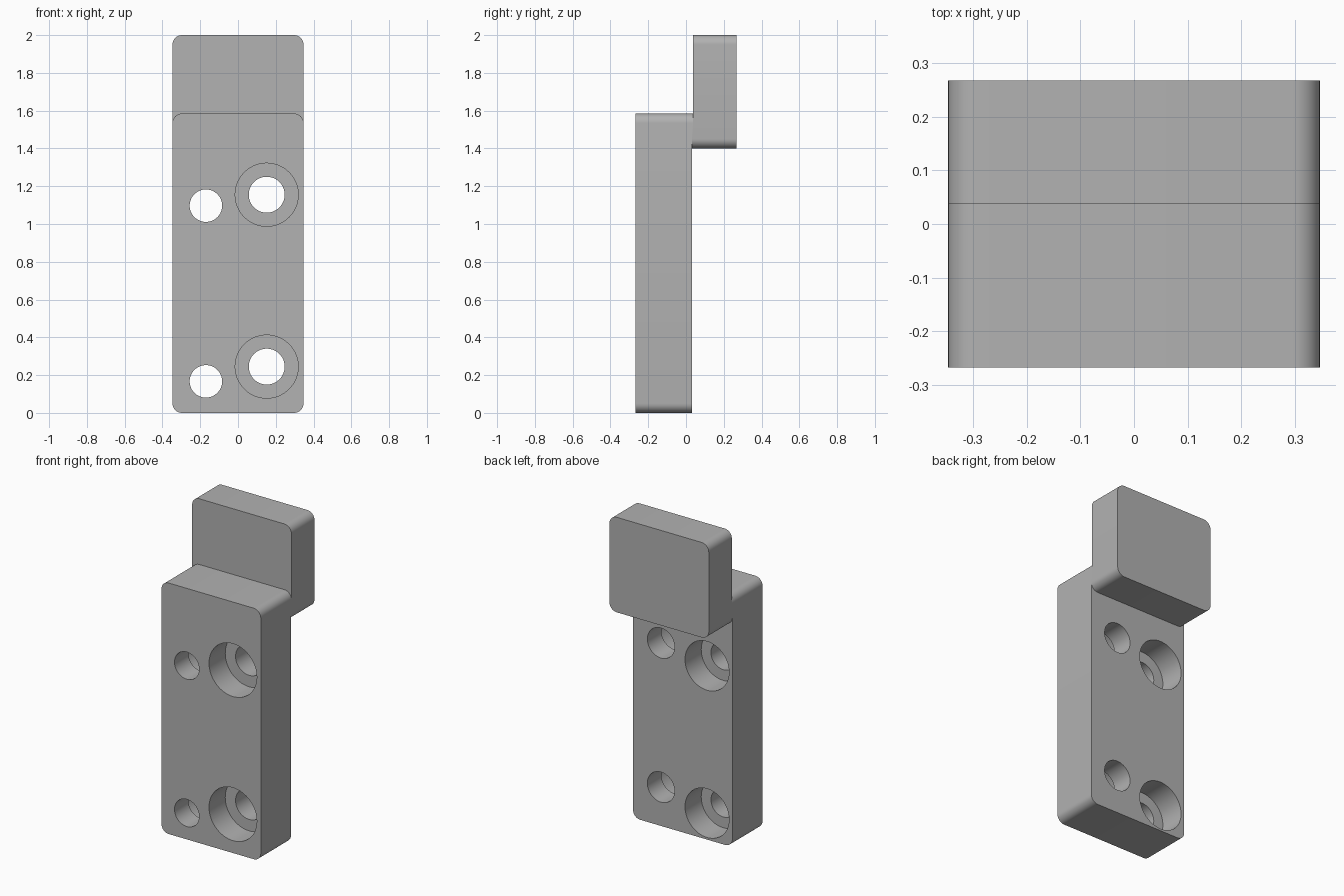
import bpy
import bmesh
import math
from mathutils import Matrix

if "Cube" in bpy.data.objects:
    bpy.data.objects.remove(bpy.data.objects["Cube"])

# Single grey finish
grey = bpy.data.materials.new("plain_grey")
grey.use_nodes = True
COLOUR = (0.445, 0.445, 0.445, 1)
grey.diffuse_color = COLOUR
grey.node_tree.nodes["Principled BSDF"].inputs["Base Color"].default_value = COLOUR

HALF_WIDTH, CORNER = 0.347, 0.05
FRONT, BODY_BACK, STEP, BACK = -0.268, 0.033, 0.038, 0.268
BORE_DEPTH = 0.162


def add_object(name, bm):
    bmesh.ops.recalc_face_normals(bm, faces=bm.faces)
    mesh = bpy.data.meshes.new(name)
    bm.to_mesh(mesh)
    bm.free()
    mesh.materials.append(grey)
    obj = bpy.data.objects.new(name, mesh)
    bpy.context.collection.objects.link(obj)
    return obj


def rounded_block(name, y0, y1, z0, z1, steps=8):
    """Rounded rectangle in XZ, extruded along Y."""
    bm = bmesh.new()
    verts = []
    for quarter, (sx, top) in enumerate([(1, 1), (-1, 1), (-1, 0), (1, 0)]):
        cx = sx * (HALF_WIDTH - CORNER)
        cz = z1 - CORNER if top else z0 + CORNER
        for i in range(steps + 1):
            a = math.pi / 2 * (quarter + i / steps)
            verts.append(bm.verts.new((cx + CORNER * math.cos(a), y0,
                                       cz + CORNER * math.sin(a))))
    face = bm.faces.new(verts)
    ext = bmesh.ops.extrude_face_region(bm, geom=[face])
    moved = [v for v in ext["geom"] if isinstance(v, bmesh.types.BMVert)]
    bmesh.ops.translate(bm, verts=moved, vec=(0, y1 - y0, 0))
    return add_object(name, bm)


def cut_cylinder(target, x, z, radius, y0, y1):
    """Subtract a cylinder running along Y."""
    bm = bmesh.new()
    place = Matrix.Translation((x, (y0 + y1) / 2, z)) @ Matrix.Rotation(math.pi / 2, 4, 'X')
    bmesh.ops.create_cone(bm, cap_ends=True, segments=64, radius1=radius,
                          radius2=radius, depth=y1 - y0, matrix=place)
    cutter = add_object("hole_cutter", bm)
    cutter.hide_render = True
    mod = target.modifiers.new("hole", 'BOOLEAN')
    mod.operation, mod.solver, mod.object = 'DIFFERENCE', 'EXACT', cutter
    bpy.context.view_layer.objects.active = target
    bpy.ops.object.modifier_apply(modifier=mod.name)
    bpy.data.objects.remove(cutter)


# Main plate, raised rear block and the thin joint between them
plate = rounded_block("mounting_plate", FRONT, BODY_BACK, 0, 1.585)
joint = rounded_block("joint_pad", BODY_BACK, STEP, 1.40, 1.585)
block = rounded_block("rear_block", STEP, BACK, 1.40, 2.0)

# Screw holes counterbored from the front
for z in (0.245, 1.155):
    cut_cylinder(plate, 0.152, z, 0.095, FRONT - 0.1, BODY_BACK + 0.1)
    cut_cylinder(plate, 0.152, z, 0.167, FRONT - 0.1, FRONT + BORE_DEPTH)

# Screw holes counterbored from the back
for z in (0.167, 1.097):
    cut_cylinder(plate, -0.17, z, 0.086, FRONT - 0.1, BODY_BACK + 0.1)
    cut_cylinder(plate, -0.17, z, 0.154, BODY_BACK - BORE_DEPTH, BODY_BACK + 0.1)

# Smooth rounded corners and bores, sharp rims
bpy.ops.object.select_all(action='DESELECT')
for obj in (plate, joint, block):
    obj.select_set(True)
bpy.context.view_layer.objects.active = plate
bpy.ops.object.shade_smooth_by_angle(angle=math.radians(30))
